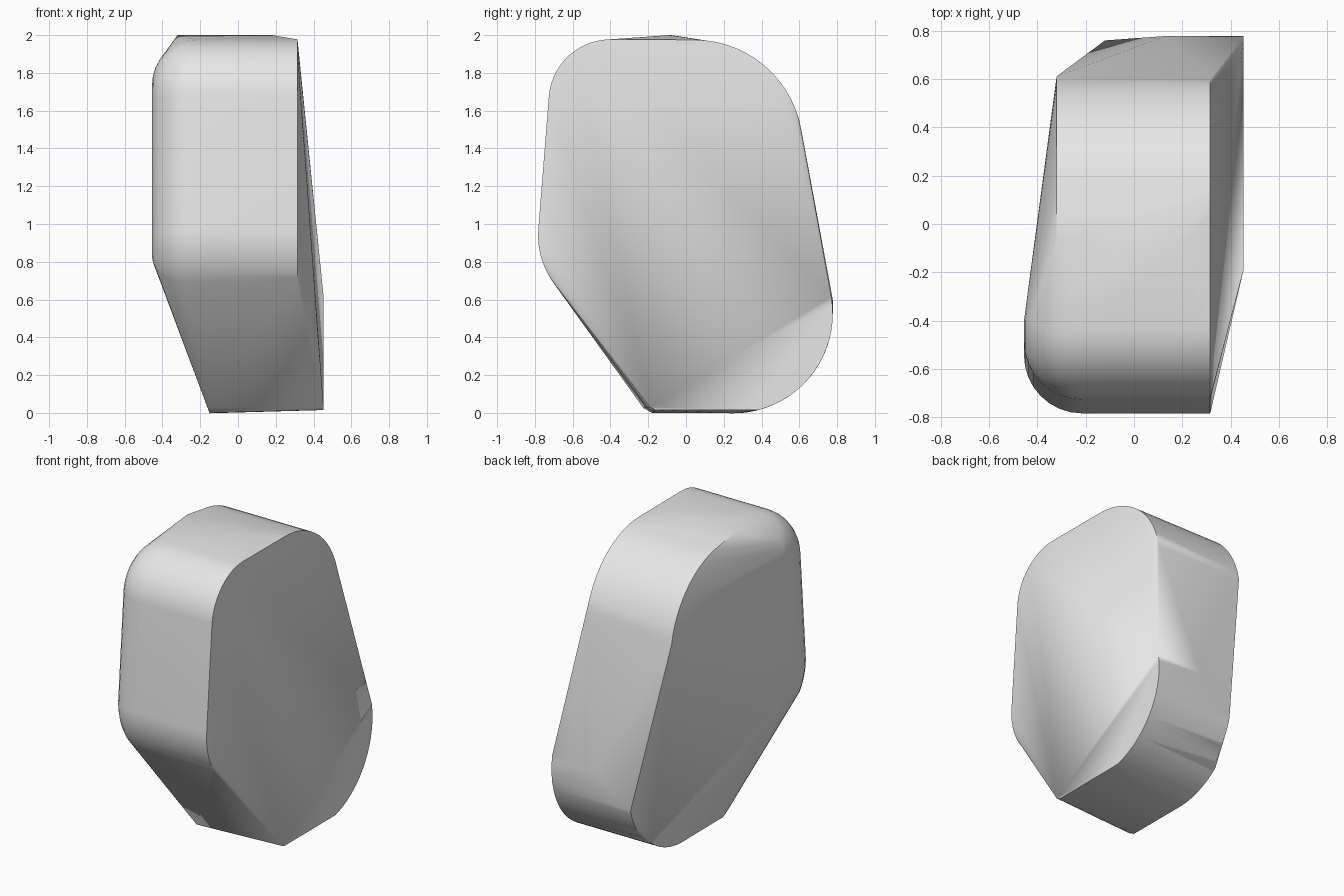
import bpy, bmesh, math

cube = bpy.data.objects.get("Cube")
if cube:
    bpy.data.objects.remove(cube, do_unlink=True)

# Rounded corners of the side outline: centre y, centre z, radius, start and end angle
FRONT_TOP = (-0.40, 1.65, 0.327, 90, 175)
FRONT_LOW = (-0.353, 0.94, 0.43, 175, 217)
BACK_TOP = (0.044, 1.40, 0.575, 10, 90)
BACK_LOW = (0.25, 0.525, 0.527, -90, 10)


def arc(corner, inset=0.0, steps=14, start=None, end=None):
    """Points (y, z) along one rounded corner, shrunk by inset."""
    cy, cz, radius, a0, a1 = corner
    a0 = a0 if start is None else start
    a1 = a1 if end is None else end
    angles = [math.radians(a0 + (a1 - a0) * i / steps) for i in range(steps + 1)]
    return [(cy + (radius - inset) * math.cos(a), cz + (radius - inset) * math.sin(a))
            for a in angles]


points = []


def add(x, outline):
    points.extend((x, y, z) for y, z in outline)


# Left rim: narrow along the front and top, wide at the lower back
for corner in (FRONT_TOP, FRONT_LOW, BACK_TOP):
    add(0.315, arc(corner))
add(0.453, [(y, max(z, 0.015)) for y, z in arc(BACK_LOW, steps=20)])
add(0.453, [(-0.16, 0.015), (-0.19, 0.03)])

# Right rim: rounded-over front edge
FILLET = 0.24
for i in range(9):
    a = math.radians(90 * i / 8)
    x = -0.455 + FILLET * (1 - math.cos(a))
    inset = FILLET * (1 - math.sin(a))
    add(x, arc(FRONT_TOP, inset) + arc(FRONT_LOW, inset))

# Right rim: top, back and base
add(-0.32, arc(BACK_TOP))
add(-0.12, arc(BACK_LOW, start=-45, end=-15))
add(-0.15, arc(BACK_LOW, start=-90, end=-50) + [(-0.18, 0.0), (-0.225, 0.025)])

# Crown ridge and the bulge on the lower back
points += [(-0.32, -0.08, 2.0), (0.18, -0.09, 2.0), (0.13, 0.777, 0.6)]

# Wrap everything in one convex body
bm = bmesh.new()
for p in points:
    bm.verts.new(p)
bmesh.ops.remove_doubles(bm, verts=bm.verts, dist=0.002)
bmesh.ops.convex_hull(bm, input=bm.verts)
loose = [v for v in bm.verts if not v.link_faces]
bmesh.ops.delete(bm, geom=loose, context='VERTS')
bmesh.ops.dissolve_limit(bm, angle_limit=math.radians(0.5), verts=bm.verts, edges=bm.edges)
bmesh.ops.recalc_face_normals(bm, faces=bm.faces)
mesh = bpy.data.meshes.new("rounded_slab")
bm.to_mesh(mesh)
bm.free()

slab = bpy.data.objects.new("rounded_slab", mesh)
bpy.context.collection.objects.link(slab)

# Plain grey surface
grey = bpy.data.materials.new("light_grey")
grey.use_nodes = True
colour = (0.8, 0.8, 0.8, 1.0)
grey.diffuse_color = colour
for node in grey.node_tree.nodes:
    if node.type == 'BSDF_PRINCIPLED':
        node.inputs["Base Color"].default_value = colour
mesh.materials.append(grey)

# Smooth shading with crisp rims
bpy.ops.object.select_all(action='DESELECT')
slab.select_set(True)
bpy.context.view_layer.objects.active = slab
bpy.ops.object.shade_smooth_by_angle(angle=math.radians(30))
